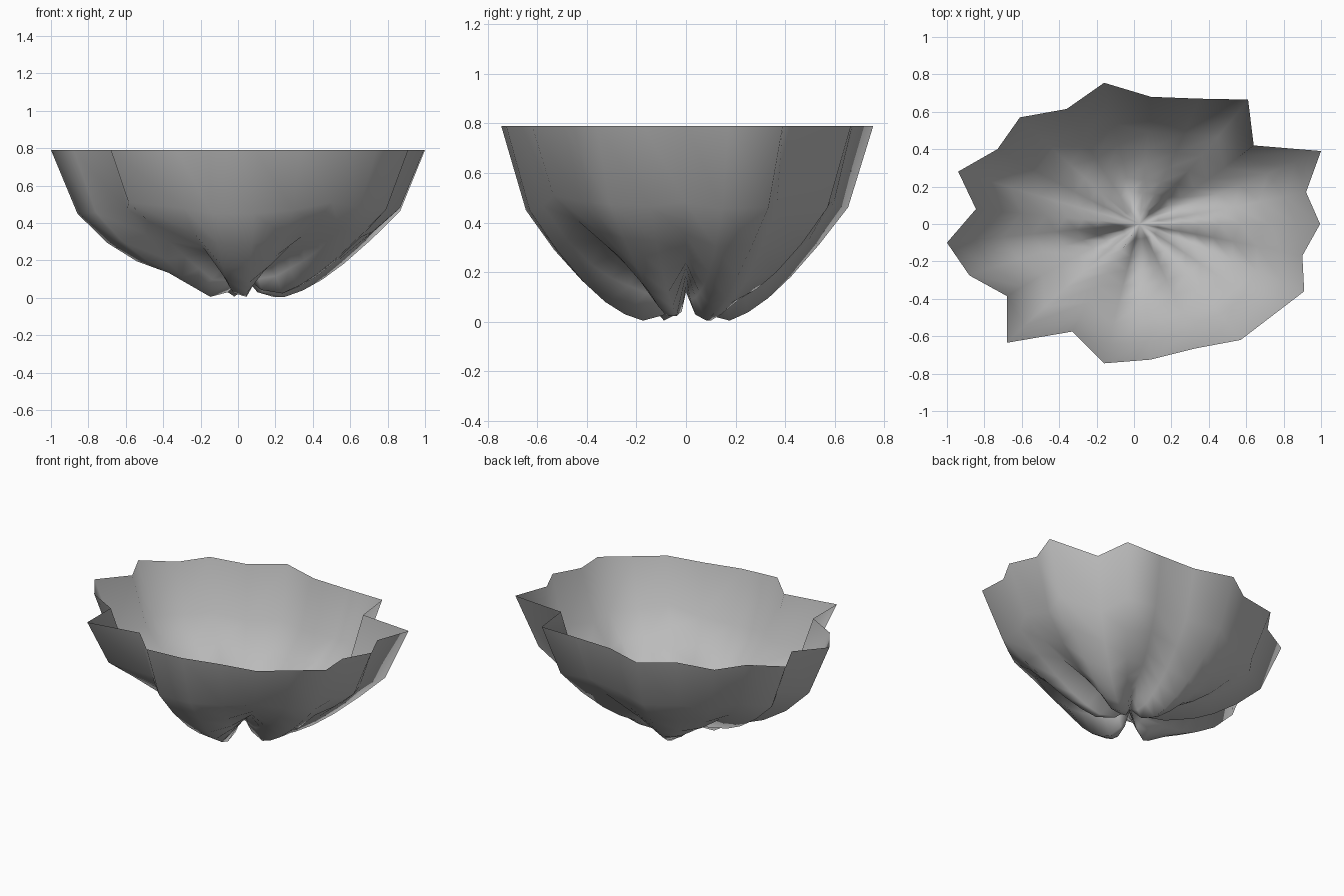
import bpy
import bmesh
import math
from mathutils import Vector

cube = bpy.data.objects.get("Cube")
if cube:
    bpy.data.objects.remove(cube)

# Plain grey clay
grey = bpy.data.materials.new("warm_grey")
grey.use_nodes = True
color = (0.5, 0.5, 0.5, 1)
grey.diffuse_color = color
grey.node_tree.nodes["Principled BSDF"].inputs["Base Color"].default_value = color

# Jagged rim: x, y, then sag of the wall and of the base (1 = lobe, 0 = fold)
RIM = [
    (.995, 0, .5, 0), (.92, .17, .9, .5), (1, .39, .8, 1), (.64, .42, 1, 1),
    (.61, .665, .8, .7), (.35, .67, .4, 0), (.09, .68, .7, .6),
    (-.16, .755, .8, 1), (-.36, .615, .9, .8), (-.61, .57, .7, .4),
    (-.73, .4, .5, .1), (-.94, .28, .7, .5), (-.845, .08, .5, .1),
    (-1, -.1, 1, .4), (-.88, -.275, .9, .6), (-.68, -.385, .6, 1),
    (-.68, -.635, 0, .5), (-.33, -.575, .5, 0), (-.16, -.745, 1, .9),
    (.09, -.725, 1, 1), (.33, -.665, .7, .4), (.57, -.62, 0, 0),
    (.74, -.49, .4, .4), (.91, -.36, .6, .9), (.9, -.17, .7, .9),
]
# Bowl profile: share of the rim radius, lobe height, fold height
PROFILE = [
    (1, .79, .79), (.87, .45, .51), (.72, .29, .41), (.57, .16, .33),
    (.45, .08, .28), (.34, .03, .24), (.24, .005, .19), (.11, .03, .15),
]
POLE = Vector((.03, 0, .12))


def ring_point(x, y, wall_sag, base_sag, share, low, high):
    """Scale a rim point toward the pole, evening out the star shape."""
    arm = Vector((x - POLE.x, y - POLE.y, 0))
    angle = math.atan2(arm.y, arm.x)
    oval = Vector((.9 * math.cos(angle), .72 * math.sin(angle), 0))
    arm = arm.lerp(oval, .5 * (1 - share)) * share
    mix = min(max((share - .24) * 2, 0), 1)
    sag = base_sag + (wall_sag - base_sag) * mix
    return Vector((POLE.x + arm.x, POLE.y + arm.y, high + (low - high) * sag))


# Folded bowl: rings bridged down to the pole
bm = bmesh.new()
rings = [[bm.verts.new(ring_point(*rim, *level)) for rim in RIM] for level in PROFILE]
pole = bm.verts.new(POLE)
count = len(RIM)
for outer, inner in zip(rings, rings[1:]):
    for i in range(count):
        j = (i + 1) % count
        bm.faces.new((outer[i], outer[j], inner[j], inner[i]))
for i in range(count):
    bm.faces.new((rings[-1][i], rings[-1][(i + 1) % count], pole))

for face in bm.faces:
    face.smooth = True
mesh = bpy.data.meshes.new("folded_bowl")
bm.to_mesh(mesh)
bm.free()
mesh.materials.append(grey)
bowl = bpy.data.objects.new("folded_bowl", mesh)
bpy.context.collection.objects.link(bowl)
